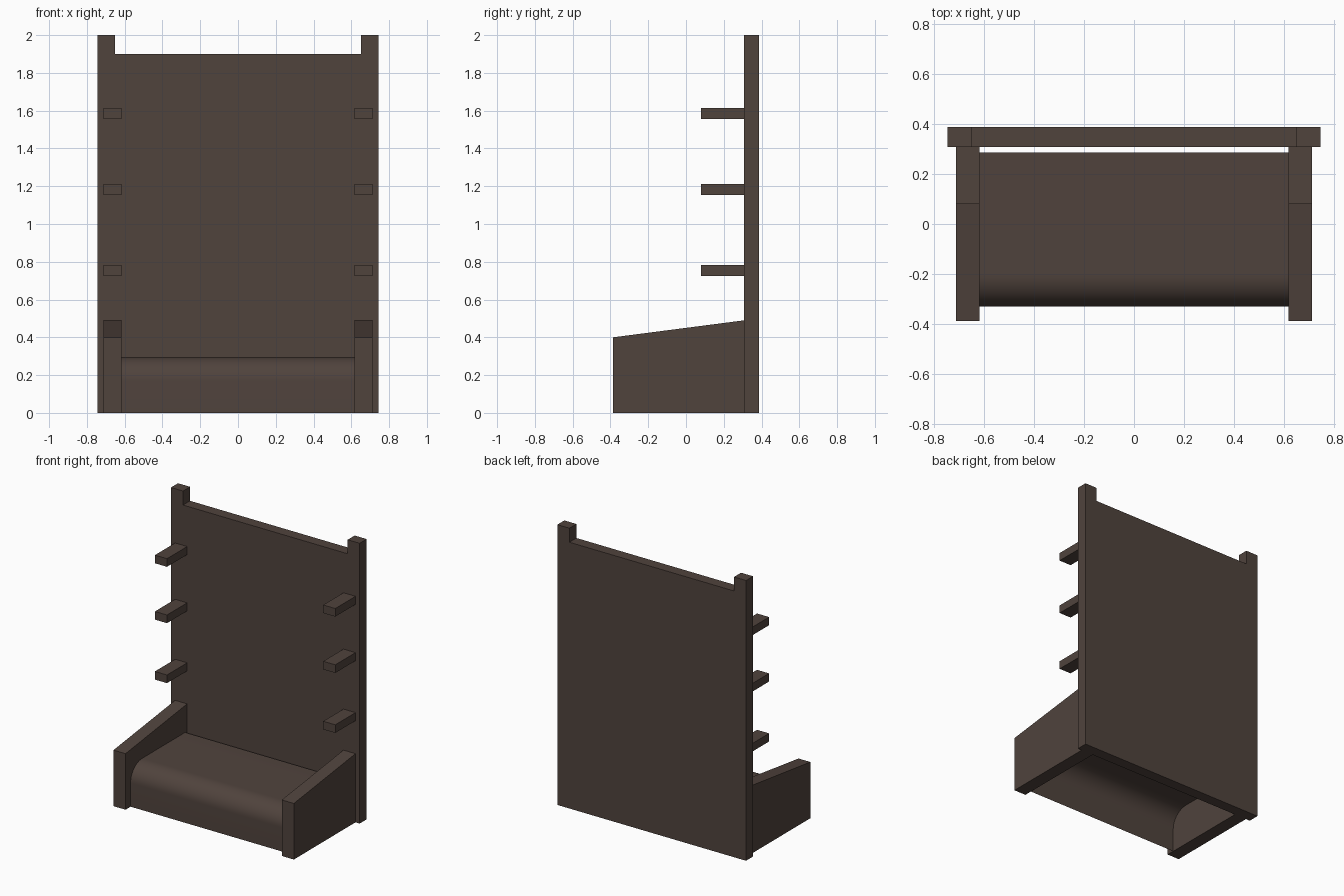
import bpy, math

if "Cube" in bpy.data.objects:
    bpy.data.objects.remove(bpy.data.objects["Cube"])

wood = bpy.data.materials.new("dark brown")
wood.diffuse_color = (0.080, 0.056, 0.046, 1)
wood.use_nodes = True
wood.node_tree.nodes["Principled BSDF"].inputs["Base Color"].default_value = wood.diffuse_color


def add_mesh(name, verts, faces):
    me = bpy.data.meshes.new(name)
    me.from_pydata(verts, [], faces)
    me.materials.append(wood)
    ob = bpy.data.objects.new(name, me)
    bpy.context.collection.objects.link(ob)
    return ob


def prism(name, profile, to3d, a, b):
    """Extrude a 2D profile between a and b along the remaining axis."""
    n = len(profile)
    verts = [to3d(p, q, t) for t in (a, b) for p, q in profile]
    faces = [tuple(range(n))[::-1], tuple(range(n, 2 * n))]
    faces += [(i, (i + 1) % n, (i + 1) % n + n, i + n) for i in range(n)]
    ob = add_mesh(name, verts, faces)
    import bmesh
    bm = bmesh.new()
    bm.from_mesh(ob.data)
    bmesh.ops.recalc_face_normals(bm, faces=bm.faces)
    bm.to_mesh(ob.data)
    bm.free()
    return ob


# back board with two raised top corners
W, H = 0.745, 0.65
prism("back_board",
      [(-W, 0), (W, 0), (W, 2), (H, 2), (H, 1.9), (-H, 1.9), (-H, 2), (-W, 2)],
      lambda p, q, t: (p, t, q), 0.308, 0.387)

# sloped side arms and pegs, on both sides
XI, XO = 0.617, 0.712
along_x = lambda p, q, t: (t, p, q)
for side, s in (("left", -1), ("right", 1)):
    prism(side + "_arm", [(-0.387, 0), (0.308, 0), (0.308, 0.49), (-0.387, 0.40)],
          along_x, s * XI, s * XO)
    for i, z in enumerate((0.725, 1.153, 1.555)):
        prism(f"{side}_peg_{i + 1}",
              [(0.08, z), (0.308, z), (0.308, z + 0.058), (0.08, z + 0.058)],
              along_x, s * XI, s * XO)

# rounded seat sheet, open behind and below
path = [(-0.33, 0.0)]
for i in range(13):
    a = math.pi / 2 * i / 12
    path.append((-0.20 - 0.13 * math.cos(a), 0.17 + 0.125 * math.sin(a)))
path.append((0.285, 0.295))
n = len(path)
verts = [(x, y, z) for x in (-XI, XI) for y, z in path]
seat = add_mesh("seat", verts, [(i, i + n, i + n + 1, i + 1) for i in range(n - 1)])
for f in seat.data.polygons:
    f.use_smooth = True
